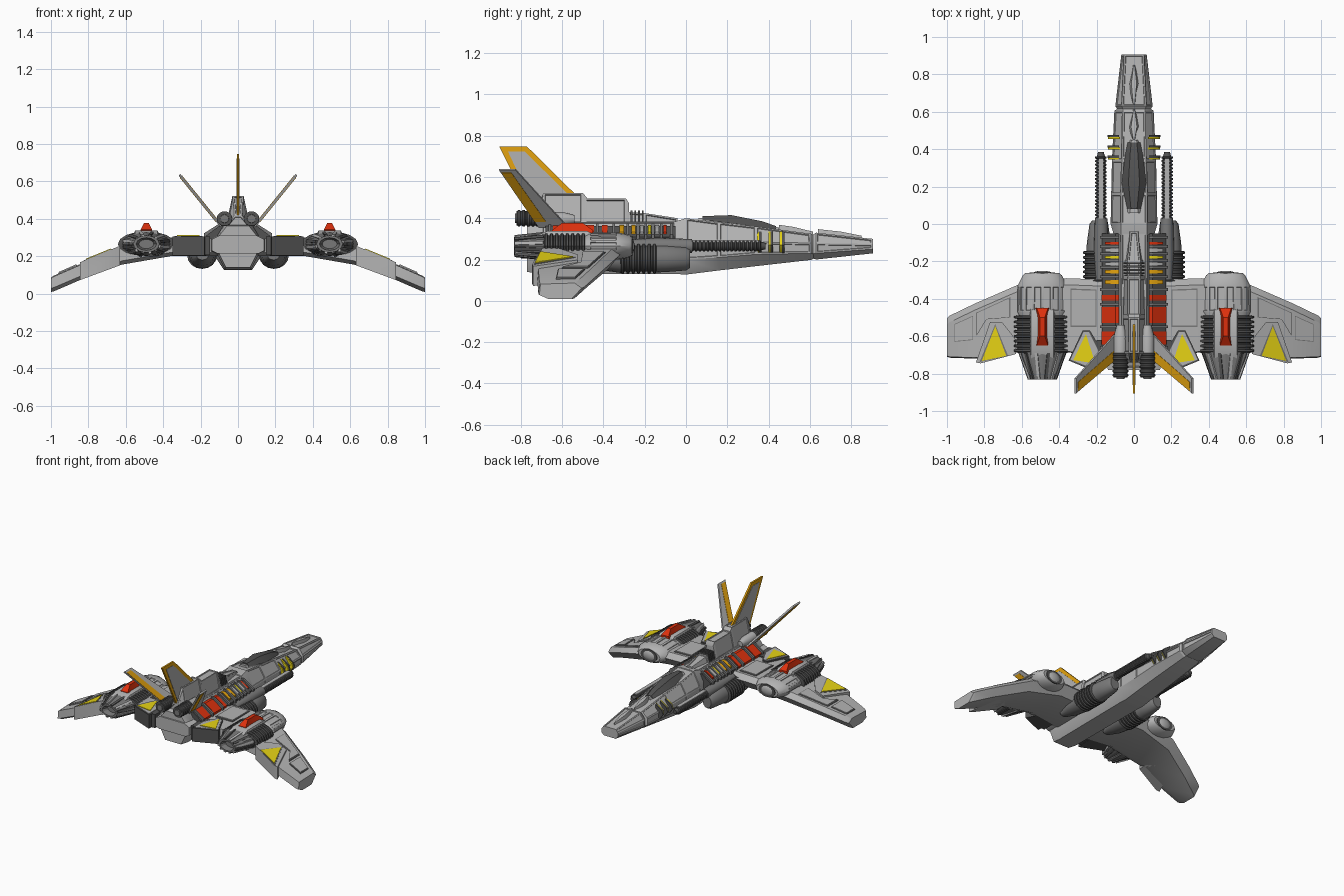
import bpy, bmesh, math
from mathutils import Vector

if "Cube" in bpy.data.objects:
    bpy.data.objects.remove(bpy.data.objects["Cube"])

def material(name, r, g, b):
    m = bpy.data.materials.new(name)
    m.diffuse_color = (r, g, b, 1)
    m.use_nodes = True
    m.node_tree.nodes["Principled BSDF"].inputs["Base Color"].default_value = m.diffuse_color
    return m

LIGHT = material("hull grey", .45, .45, .45)
MID = material("mid grey", .19, .19, .19)
DARK = material("dark grey", .085, .085, .085)
ORANGE = material("orange", .78, .37, .005)
YELLOW = material("yellow", .85, .70, .008)
RED = material("red", .72, .03, .004)

# ---------- helpers ----------
def build(name, verts, faces, mat, mirror=False, angle=32, inset=None):
    bm = bmesh.new()
    vs = [bm.verts.new(v) for v in verts]
    for f in faces:
        bm.faces.new([vs[i] for i in f])
    bmesh.ops.recalc_face_normals(bm, faces=bm.faces[:])
    if inset:  # sunken panels on the big quads, belly left plain
        big = [f for f in bm.faces if len(f.verts) == 4 and f.calc_area() > inset and f.normal.z > -.4]
        bmesh.ops.inset_individual(bm, faces=big, thickness=.011, depth=0)
        bmesh.ops.inset_individual(bm, faces=big, thickness=.003, depth=-.005)
    me = bpy.data.meshes.new(name)
    bm.to_mesh(me)
    bm.free()
    me.materials.append(mat)
    me.shade_smooth()
    me.set_sharp_from_angle(angle=math.radians(angle))
    o = bpy.data.objects.new(name, me)
    bpy.context.collection.objects.link(o)
    if mirror:
        o.modifiers.new("mirror", 'MIRROR').use_mirror_merge = False
    return o

def loft(name, rings, mat, **kw):
    n, k = len(rings[0]), len(rings)
    faces = [(j*n+i, j*n+(i+1) % n, (j+1)*n+(i+1) % n, (j+1)*n+i) for j in range(k-1) for i in range(n)]
    faces += [tuple(range(n)), tuple(range((k-1)*n, k*n))]
    return build(name, [v for r in rings for v in r], faces, mat, **kw)

def ell(y, cx, cz, rx, rz, n=16):
    return [(cx+rx*math.cos(2*math.pi*i/n), y, cz+rz*math.sin(2*math.pi*i/n)) for i in range(n)]

def tube(name, cx, cz, prof, mat, n=16, **kw):
    return loft(name, [ell(y, cx, cz, rx, rz, n) for y, rx, rz in prof], mat, mirror=True, **kw)

def ribs(name, cx, cz, rx, rz, y0, y1, n, mat, dip=.88):
    s, prof = (y1-y0)/n, []
    for i in range(n):
        prof += [(y0+s*(i+f), rx*k, rz*k) for f, k in ((0, dip), (.15, dip), (.3, 1), (.7, 1), (.85, dip))]
    return tube(name, cx, cz, prof, mat)

def slab(name, pts, t, mat, mirror=True):
    p = [Vector(q) for q in pts]
    d = (p[1]-p[0]).cross(p[2]-p[0]).normalized()*t/2
    return loft(name, [[q-d for q in p], [q+d for q in p]], mat, mirror=mirror)

def box(name, x, y, z, mat, mirror=True):
    return loft(name, [[(x[0], v, z[0]), (x[1], v, z[0]), (x[1], v, z[1]), (x[0], v, z[1])] for v in y], mat, mirror=mirror)

# ---------- fuselage: octagon sections ----------
def oct8(y, bw, w, tw, z0, za, zb, z1):
    half = [(bw, z0), (w, za), (w, zb), (tw, z1)]
    return [(x, y, z) for x, z in half] + [(-x, y, z) for x, z in half[::-1]]

loft("nose", [oct8(.905, .05, .068, .052, .23, .25, .275, .30),
              oct8(.63, .06, .10, .065, .20, .23, .28, .33),
              oct8(.615, .055, .09, .06, .205, .23, .28, .32)], LIGHT, inset=.008)
loft("fuselage", [oct8(.62, .055, .085, .055, .205, .23, .28, .315),
                  oct8(.605, .062, .105, .06, .198, .23, .28, .325),
                  oct8(.34, .07, .118, .065, .168, .225, .285, .36),
                  oct8(.16, .073, .122, .07, .147, .21, .29, .38),
                  oct8(0, .075, .125, .07, .127, .20, .29, .40),
                  oct8(-.05, .075, .11, .07, .13, .20, .31, .385),
                  oct8(-.70, .07, .11, .065, .13, .21, .31, .385),
                  oct8(-.77, .065, .10, .06, .14, .21, .31, .36)], LIGHT, inset=.008)
loft("tail_block", [oct8(-.62, .12, .15, .10, .20, .22, .29, .315),
                    oct8(-.78, .11, .14, .10, .215, .23, .29, .31)], LIGHT)
box("tail_slot", (.15, .20), (-.77, -.62), (.205, .305), DARK)

# canopy and nose blades
def ridge(name, pts, mat, zl):
    loft(name, [[(-w, y, zl(y)), (-w*.45, y, zt), (w*.45, y, zt), (w, y, zl(y))] for y, w, zt in pts], mat)
deck = lambda y: .40-.125*max(y, 0)-.02
ridge("canopy_frame", [(.45, .03, .355), (.38, .052, .37), (.23, .075, .392), (.06, .045, .402)], LIGHT, deck)
ridge("canopy", [(.435, .034, .362), (.37, .047, .385), (.22, .066, .415), (.08, .036, .41)], DARK, lambda y: deck(y)+.022)
ridge("front_blade", [(.85, .006, .315), (.75, .032, .335), (.64, .008, .347)], LIGHT, lambda y: .29)
ridge("rear_blade", [(.615, .006, .335), (.52, .035, .358), (.45, .008, .368)], LIGHT, lambda y: .30)

# ribbed collars beside the nose
for i, y in enumerate((.36, .415, .47)):
    c = [(.08, .215), (.118, .235), (.143, .27), (.13, .30), (.08, .335)]
    slab(f"collar_{i}", [(x, y, z) for x, z in c], .012, DARK)
    slab(f"collar_stripe_{i}", [(x-.005, y-.011, z) for x, z in c], .010, YELLOW)

# ---------- spine ----------
def trap(y, w, tw, z1):
    return [(-w, y, .36), (w, y, .36), (tw, y, z1), (-tw, y, z1)]
loft("spine_nose", [trap(-.04, .03, .02, .40), trap(-.20, .055, .035, .425), trap(-.28, .055, .035, .43)], LIGHT, inset=.004)
loft("spine_front", [trap(-.275, .06, .032, .47), trap(-.29, .06, .035, .495), trap(-.49, .065, .035, .495)], LIGHT, inset=.004)
loft("spine_rear", [trap(-.48, .065, .03, .50), trap(-.50, .065, .03, .522), trap(-.69, .065, .028, .522), trap(-.74, .06, .02, .42)], LIGHT, inset=.004)
for i in range(4):
    y = -.205-.018*i
    loft(f"spine_rib_{i}", [trap(y, .06, .042, .438), trap(y-.009, .06, .042, .438)], DARK)

# ---------- side vents with coloured slots ----------
def wedge(name, y0, y1, g, mat, out=0):
    loft(name, [[(.08, y, .25), (.165+g-out, y, .25), (.17+g-out, y, .31+g+out), (.10, y, .362+g), (.08, y, .362+g)] for y in (y0, y1)],
         mat, mirror=True)
wedge("vent_bed", -.05, -.68, 0, DARK)
for i, (y0, y1, m) in enumerate([(-.095, -.11, RED), (-.13, -.15, LIGHT), (-.17, -.185, YELLOW), (-.205, -.222, LIGHT),
                                 (-.245, -.265, ORANGE), (-.30, -.322, ORANGE), (-.38, -.408, RED),
                                 (-.445, -.53, RED), (-.575, -.645, RED)]):
    wedge(f"vent_slot_{i}", y0, y1, .004, m, 0 if i > 5 else .02)
for i, y in enumerate((-.07, -.12, -.16, -.195, -.232, -.282, -.35, -.43, -.55, -.66)):
    wedge(f"vent_bar_{i}", y-.007, y+.007, .012, MID)

# ---------- wings: drooping sections (x, leading y, trailing y, top z, bottom z) ----------
W = [(.09, -.30, -.72, .30, .20), (.36, -.29, -.68, .30, .20), (.62, -.325, -.68, .25, .155),
     (.85, -.425, -.715, .155, .07), (.985, -.49, -.71, .096, .012), (1.0, -.505, -.705, .086, .008)]
loft("wing", [[(x, l, (t+b)/2+.015), (x, l-.035, t), (x, r, t-.005), (x, r-.005, b+.02), (x, r+.04, b), (x, l-.05, b)]
              for x, l, r, t, b in W], LIGHT, mirror=True, angle=25)

def wz(x, k=3):
    for a, b in zip(W, W[1:]):
        if x <= b[0]:
            break
    return a[k]+(b[k]-a[k])*(x-a[0])/(b[0]-a[0])

def plate(name, pts, h, mat, under=None):
    bottom = [(x, y, wz(x, 4)-under if under is not None else wz(x)-.004) for x, y in pts]
    loft(name, [bottom, [(x, y, wz(x)+h) for x, y in pts]], mat, mirror=True)

def panel(name, pts, h=.004):
    c = sum((Vector(p) for p in pts), Vector((0, 0)))/len(pts)
    plate(name+"_seam", pts, h, MID)
    plate(name, [c+(Vector(p)-c)*.93 for p in pts], h+.004, LIGHT)

panel("outer_wing_panel", [(.66, -.39), (.845, -.475), (.845, -.60), (.79, -.51), (.66, -.50)])
panel("tip_panel", [(.86, -.49), (.96, -.535), (.96, -.63), (.86, -.62)])
panel("inner_wing_panel", [(.20, -.35), (.34, -.345), (.34, -.55), (.20, -.55)])
plate("outer_flap", [(.63, -.62), (.705, -.525), (.77, -.525), (.845, -.74), (.82, -.745), (.63, -.695)], .010, LIGHT, 0)
plate("outer_flap_seam", [(.742, -.535), (.675, -.70), (.675, -.706), (.826, -.738)], .012, MID)
plate("outer_triangle", [(.742, -.547), (.683, -.705), (.814, -.732)], .016, YELLOW)
plate("inner_flap", [(.17, -.68), (.235, -.57), (.275, -.57), (.35, -.73), (.18, -.80)], .006, DARK, -.004)
plate("inner_flap_top", [(.19, -.68), (.24, -.578), (.27, -.578), (.34, -.725), (.19, -.785)], .009, LIGHT)
plate("inner_triangle", [(.257, -.588), (.207, -.745), (.325, -.728)], .013, YELLOW)

# ---------- wing nacelles ----------
NX, NZ = .49, .265
tube("nacelle", NX, NZ, [(-.262, .09, .045), (-.275, .105, .056), (-.33, .132, .066), (-.47, .134, .068),
                         (-.485, .125, .06), (-.69, .125, .058)], LIGHT, inset=.0028)
tube("nacelle_dome", NX, NZ, [(-.30, .06, .045), (-.265, .058, .043), (-.255, .04, .03), (-.25, .015, .012)], LIGHT)
tube("nacelle_dome_ring", NX, NZ, [(-.28, .072, .05), (-.258, .068, .048)], DARK)
ribs("nacelle_ribs", NX, NZ, .152, .068, -.69, -.485, 8, DARK)
tube("nozzle", NX, NZ, [(-.685, .13, .064), (-.72, .118, .062), (-.80, .082, .05), (-.832, .07, .045), (-.832, .055, .034), (-.79, .04, .025)],
     MID, n=12, angle=15)
for i in range(12):  # petals along the nozzle
    a = 2*math.pi*(i+.5)/12
    c, s = math.cos(a), math.sin(a)
    t = Vector((-s, 0, c))*.008
    A, B = Vector((NX+.125*c, -.69, NZ+.064*s)), Vector((NX+.074*c, -.83, NZ+.048*s))
    slab(f"nozzle_petal_{i}", [A-t, A+t, B+t, B-t], .010, DARK if i % 2 else LIGHT)
loft("nacelle_saddle", [[(NX-.075, y, .29), (NX+.075, y, .29), (NX+.06, y, z), (NX-.06, y, z)]
                        for y, z in ((-.455, .325), (-.48, .338), (-.67, .338), (-.72, .318))], LIGHT, mirror=True)
loft("nacelle_crest", [[(NX-w, y, .325), (NX+w, y, .325), (NX+t, y, z), (NX-t, y, z)]
                       for y, w, t, z in ((-.45, .036, .03, .342), (-.50, .028, .013, .377), (-.60, .028, .013, .377), (-.65, .036, .03, .342))],
     RED, mirror=True)

# ---------- guns and under-wing pods ----------
ribs("gun_barrel", .177, .265, .031, .027, .02, .365, 18, DARK, .8)
tube("gun_muzzle", .177, .265, [(.36, .022, .022), (.385, .015, .015)], DARK)
tube("gun_sleeve", .175, .265, [(.03, .034, .034), (-.14, .04, .04), (-.30, .03, .03)], MID)
box("gun_rail", (.163, .191), (.03, .35), (.275, .295), LIGHT)
tube("pod_front", .188, .205, [(.02, .035, .045), (0, .05, .058), (-.10, .064, .066), (-.16, .068, .068)], MID)
ribs("pod_ribs", .192, .205, .08, .073, -.32, -.14, 7, DARK)
tube("pod_tail", .19, .20, [(-.315, .07, .065), (-.42, .06, .05), (-.52, .03, .02)], MID)

# ---------- tail jets and fins ----------
tube("jet_housing", .072, .395, [(-.54, .02, .02), (-.60, .036, .036), (-.70, .036, .036)], LIGHT)
ribs("jet_ribs", .072, .40, .042, .04, -.82, -.685, 6, DARK)
tube("jet_core", .072, .40, [(-.80, .026, .026), (-.828, .022, .022)], MID)
slab("centre_fin", [(0, y, z) for y, z in ((-.905, .747), (-.77, .747), (-.53, .51), (-.60, .42), (-.74, .42))], .013, ORANGE, False)
slab("centre_fin_panel", [(0, y, z) for y, z in ((-.862, .722), (-.78, .722), (-.57, .515), (-.62, .42), (-.72, .42))], .018, LIGHT, False)

r0, r1, t0, t1 = (Vector(v) for v in ((.09, -.575, .36), (.09, -.715, .36), (.313, -.825, .635), (.313, -.905, .635)))
slab("side_fin", [r0, t0, t1, r1], .012, LIGHT)
rm, tm = r0.lerp(r1, .6), t0.lerp(t1, .35)
slab("side_fin_stripe", [rm.lerp(tm, .1), rm.lerp(tm, .96), r1.lerp(t1, .96).lerp(tm, .1), r1.lerp(t1, .1)], .017, ORANGE)
